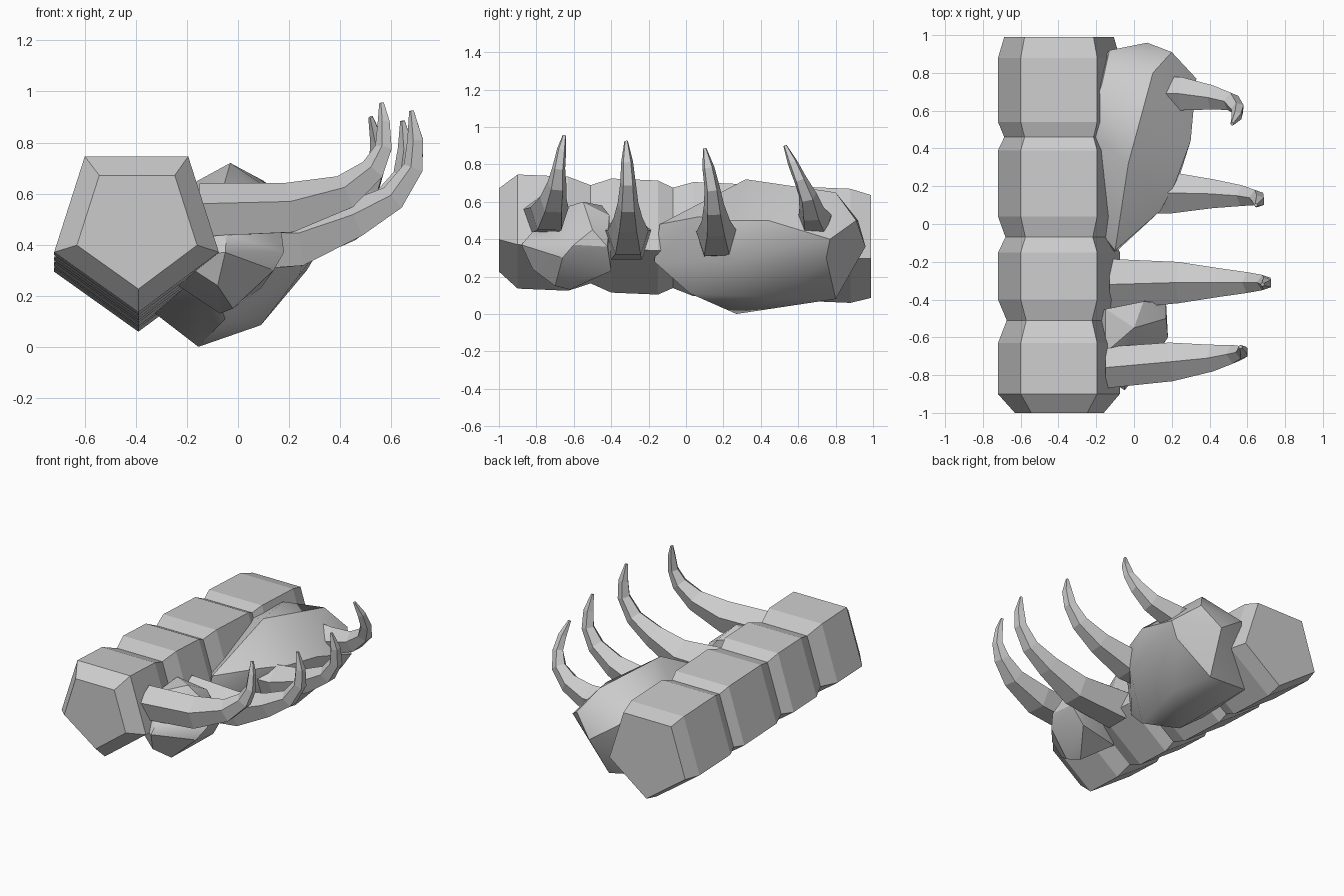
import bpy, bmesh, math
from mathutils import Vector


def make_object(name, bm, smooth=None):
    bmesh.ops.recalc_face_normals(bm, faces=bm.faces)
    mesh = bpy.data.meshes.new(name)
    bm.to_mesh(mesh)
    bm.free()
    ob = bpy.data.objects.new(name, mesh)
    bpy.context.collection.objects.link(ob)
    if smooth:
        bpy.ops.object.select_all(action='DESELECT')
        ob.select_set(True)
        bpy.context.view_layer.objects.active = ob
        bpy.ops.object.shade_smooth_by_angle(angle=math.radians(smooth))
    return ob


def loft(name, rings):
    """Skin equal-sized rings of points and cap both ends."""
    bm = bmesh.new()
    loops = [[bm.verts.new(p) for p in ring] for ring in rings]
    n = len(loops[0])
    for a, b in zip(loops, loops[1:]):
        for i in range(n):
            j = (i + 1) % n
            bm.faces.new((a[i], a[j], b[j], b[i]))
    bm.faces.new(loops[0])
    bm.faces.new(loops[-1])
    return make_object(name, bm)


def hull(name, points, smooth):
    bm = bmesh.new()
    for p in points:
        bm.verts.new(p)
    res = bmesh.ops.convex_hull(bm, input=bm.verts)
    inner = [v for v in bm.verts if not v.link_faces]
    bmesh.ops.delete(bm, geom=inner, context='VERTS')
    return make_object(name, bm, smooth)


# Spine: pentagonal bar with pinched joints, sinking slightly to the back
section = [(-0.21, 0.29), (0.195, 0.29), (0.315, -0.085), (0, -0.32), (-0.33, -0.085)]
stations = [(-1.0, 0.73), (-0.9, 1), (-0.63, 1), (-0.51, 0.86), (-0.4, 1), (-0.15, 1),
            (-0.07, 0.88), (0.04, 1), (0.39, 1), (0.46, 0.9), (0.54, 1), (0.88, 1), (0.99, 0.9)]
loft("spine", [[(-0.39 + x * s, y, 0.417 - 0.043 * y + z * s) for x, z in section]
               for y, s in stations])


# Ribs: pentagonal tapering claws, ridge on top; (x, y, z, radius) along each path
def rib(name, path):
    rings = []
    pts = [Vector(p[:3]) for p in path]
    for i, p in enumerate(pts):
        t = (pts[min(i + 1, len(pts) - 1)] - pts[max(i - 1, 0)]).normalized()
        if i == 0:
            t = Vector((1, 0, 0))
        side = Vector((0, 1, 0))
        side = (side - t * side.dot(t)).normalized()
        up = t.cross(side)
        r = path[i][3]
        rings.append([p + r * (math.cos(a) * up + math.sin(a) * side)
                      for a in (k * math.tau / 5 for k in range(5))])
    loft(name, rings)


rib("rib_1", [(-0.15, -0.76, 0.525, 0.115), (0.2, -0.73, 0.535, 0.108), (0.42, -0.71, 0.6, 0.075),
              (0.53, -0.69, 0.69, 0.053), (0.573, -0.68, 0.78, 0.036),
              (0.573, -0.665, 0.88, 0.026), (0.563, -0.65, 0.955, 0.01)])
rib("rib_2", [(-0.13, -0.32, 0.405, 0.142), (0.24, -0.31, 0.41, 0.115), (0.46, -0.31, 0.495, 0.08),
              (0.61, -0.31, 0.58, 0.058), (0.69, -0.31, 0.7, 0.043),
              (0.697, -0.315, 0.81, 0.034), (0.68, -0.32, 0.925, 0.01)])
rib("rib_3", [(-0.1, 0.17, 0.4, 0.125), (0.2, 0.165, 0.405, 0.115), (0.43, 0.16, 0.475, 0.08),
              (0.58, 0.15, 0.565, 0.058), (0.65, 0.14, 0.67, 0.043),
              (0.66, 0.12, 0.78, 0.034), (0.645, 0.1, 0.885, 0.01)])
rib("rib_4", [(0.05, 0.69, 0.5, 0.1), (0.25, 0.69, 0.5, 0.093), (0.42, 0.67, 0.55, 0.068),
              (0.515, 0.65, 0.63, 0.05), (0.55, 0.61, 0.72, 0.036),
              (0.545, 0.57, 0.81, 0.028), (0.52, 0.53, 0.9, 0.01)])

# Large faceted lobe at the back
hull("large_lobe", [
    (-0.03, 0.32, 0.72), (-0.17, 0.74, 0.64), (-0.13, 0.92, 0.5), (0.07, 0.96, 0.36),
    (0.1, 0.8, 0.65), (0.2, 0.91, 0.5), (0.33, 0.77, 0.4), (0.3, 0.44, 0.5),
    (0.22, 0.22, 0.5), (0.14, 0.07, 0.52), (-0.1, -0.14, 0.48), (-0.12, -0.17, 0.28),
    (0.24, 0.25, 0.28), (0.27, 0.75, 0.3), (-0.155, 0.27, 0.0), (0.09, 0.5, 0.085),
    (0.03, 0.8, 0.08), (-0.05, 0.02, 0.11), (-0.35, 0.3, 0.15), (-0.3, 0.75, 0.13),
    (-0.25, 0.5, 0.6), (-0.25, 0.05, 0.42)], 32)

# Small faceted lobe between the front ribs
hull("small_lobe", [
    (0.0, -0.55, 0.6), (-0.15, -0.45, 0.58), (-0.15, -0.68, 0.56), (0.05, -0.41, 0.53),
    (0.17, -0.5, 0.45), (0.18, -0.6, 0.37), (-0.05, -0.88, 0.37), (-0.045, -0.82, 0.44),
    (0.14, -0.66, 0.3), (-0.02, -0.7, 0.15), (-0.07, -0.62, 0.13), (0.09, -0.4, 0.23),
    (-0.08, -0.82, 0.24), (0.17, -0.42, 0.36), (-0.25, -0.5, 0.25), (-0.25, -0.75, 0.35)], 32)
